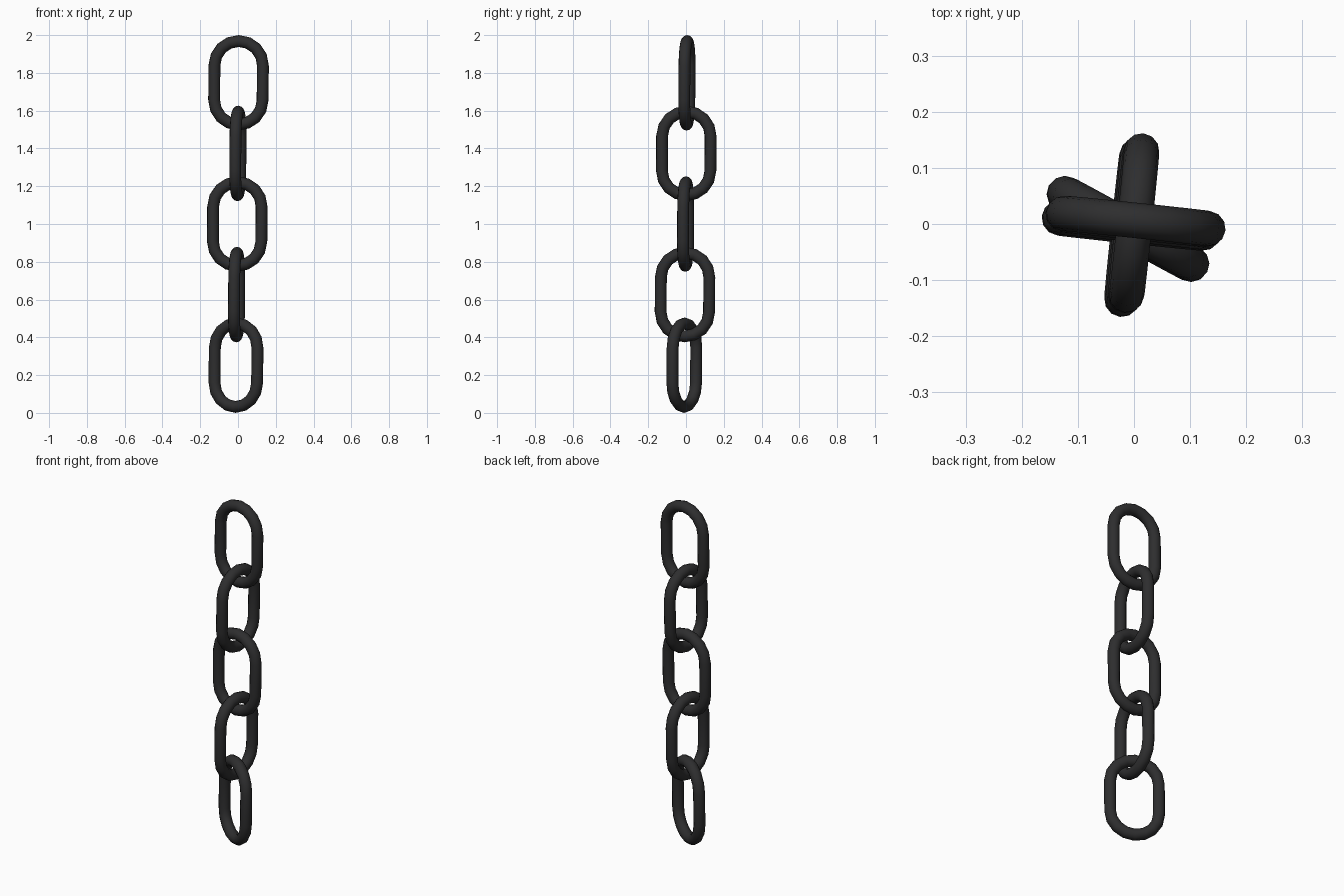
import bpy
import bmesh
from math import sin, cos, pi, radians
from mathutils import Matrix, Vector

cube = bpy.data.objects.get("Cube")
if cube:
    bpy.data.objects.remove(cube)

TUBE = 0.0315        # radius of the bar
BEND = 0.129         # radius of the rounded ends, at the bar centre
HEIGHT = 0.505       # overall height of one link
STRAIGHT = HEIGHT / 2 - BEND - TUBE
PITCH = (2 - HEIGHT) / 4
SIDES, ARC = 12, 8

iron = bpy.data.materials.new("dark iron")
iron.use_nodes = True
colour = (0.027, 0.027, 0.028, 1)
iron.diffuse_color = colour
iron.node_tree.nodes["Principled BSDF"].inputs["Base Color"].default_value = colour


def link_mesh(name):
    """Round bar swept along an upright oval with straight sides."""
    bm = bmesh.new()
    rings = []
    for end in (0, 1):
        for i in range(ARC + 1):
            a = pi * (end + i / ARC)
            out = Vector((cos(a), 0, sin(a)))
            centre = out * BEND + Vector((0, 0, -STRAIGHT if end else STRAIGHT))
            rings.append([bm.verts.new(centre + TUBE * (out * cos(t) + Vector((0, sin(t), 0))))
                          for t in (2 * pi * k / SIDES for k in range(SIDES))])
    for r, ring in enumerate(rings):
        following = rings[(r + 1) % len(rings)]
        for k in range(SIDES):
            n = (k + 1) % SIDES
            bm.faces.new((ring[k], ring[n], following[n], following[k]))
    bmesh.ops.recalc_face_normals(bm, faces=bm.faces)
    for face in bm.faces:
        face.smooth = True
    mesh = bpy.data.meshes.new(name)
    bm.to_mesh(mesh)
    bm.free()
    mesh.materials.append(iron)
    return mesh


# Links from top to bottom: name and turn about the vertical
links = [("top_link", -6), ("upper_link", 84), ("middle_link", -6),
         ("lower_link", 84), ("bottom_link", -29)]
shape = link_mesh("chain_link")
lean = Matrix.Rotation(radians(0.5), 4, "Y") @ Matrix.Rotation(radians(-0.4), 4, "X")
for i, (name, turn) in enumerate(links):
    link = bpy.data.objects.new(name, shape)
    z = 2 - HEIGHT / 2 - i * PITCH
    place = Matrix.Translation((0.009 * (z - 1) - 0.004, 0.009 * (z - 1) - 0.002, z))
    link.matrix_world = place @ lean @ Matrix.Rotation(radians(turn), 4, "Z")
    bpy.context.collection.objects.link(link)
